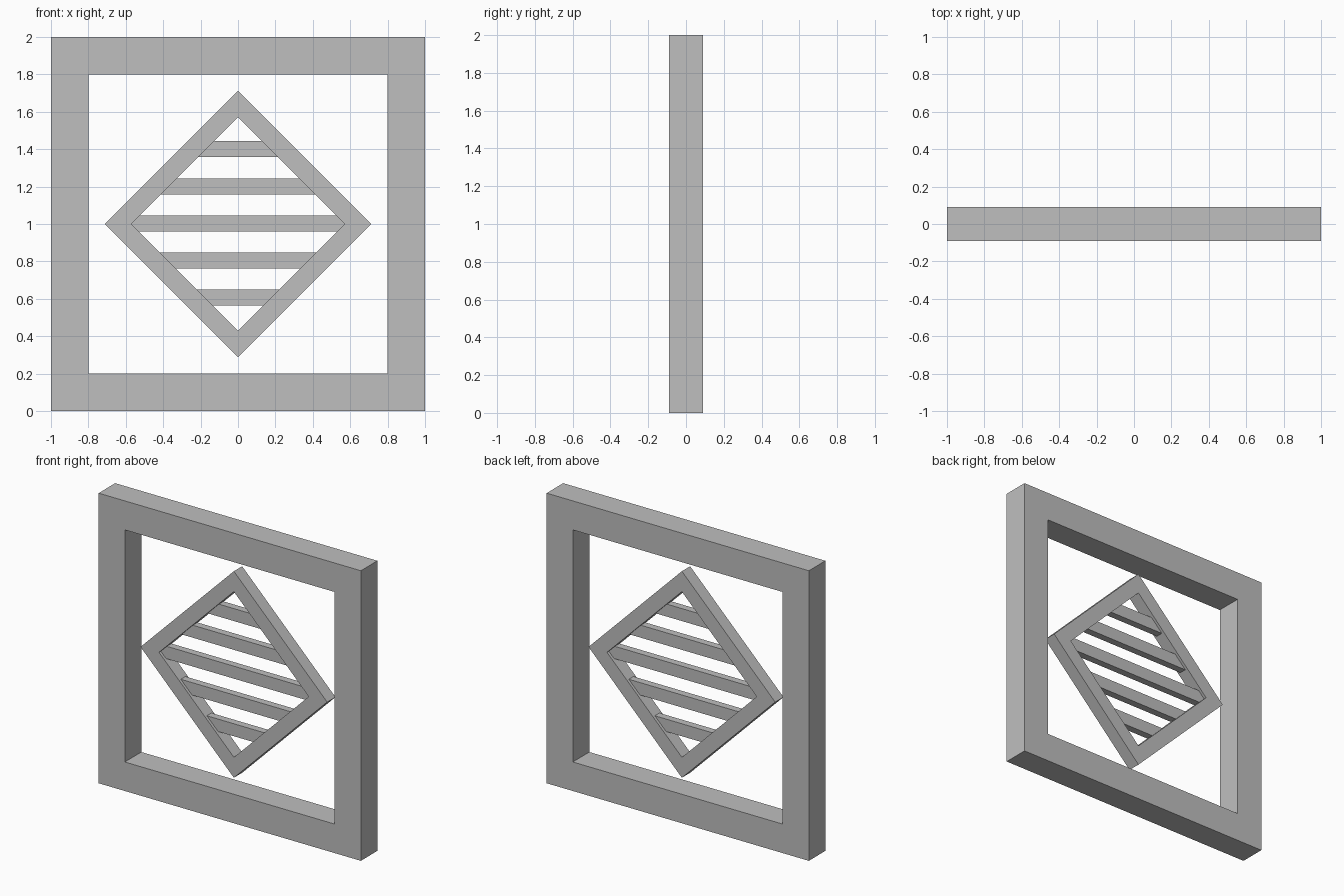
import bpy
import bmesh
import math
from mathutils import Matrix

if "Cube" in bpy.data.objects:
    bpy.data.objects.remove(bpy.data.objects["Cube"], do_unlink=True)

grey = bpy.data.materials.new("plain grey")
grey.use_nodes = True
colour = (0.52, 0.52, 0.52, 1)
grey.diffuse_color = colour
grey.node_tree.nodes["Principled BSDF"].inputs["Base Color"].default_value = colour

CENTRE = 1.0


def finish(name, bm):
    bmesh.ops.recalc_face_normals(bm, faces=bm.faces)
    mesh = bpy.data.meshes.new(name)
    bm.to_mesh(mesh)
    bm.free()
    mesh.materials.append(grey)
    obj = bpy.data.objects.new(name, mesh)
    obj.location.z = CENTRE
    bpy.context.collection.objects.link(obj)
    return obj


def square_frame(name, outer, inner, depth, turn=0):
    """Square ring standing in the XZ plane; outer and inner are half sides."""
    bm = bmesh.new()
    rings = []
    for half, y in ((outer, -depth / 2), (inner, -depth / 2),
                    (inner, depth / 2), (outer, depth / 2)):
        corners = ((-half, -half), (half, -half), (half, half), (-half, half))
        rings.append([bm.verts.new((x, y, z)) for x, z in corners])
    for a, b in zip(rings, rings[1:] + rings[:1]):
        for i in range(4):
            j = (i + 1) % 4
            bm.faces.new((a[i], a[j], b[j], b[i]))
    bm.transform(Matrix.Rotation(turn, 4, 'Y'))
    return finish(name, bm)


# Outer frame and the thinner frame turned on its corner
square_frame("outer_frame", 1.0, 0.8, 0.18)
root = math.sqrt(2)
square_frame("diamond_frame", 0.712 / root, 0.571 / root, 0.09, math.pi / 4)

# Horizontal slats, their ends tucked inside the diamond frame
for i in range(5):
    offset = 0.003 + (2 - i) * 0.1985
    length = 2 * (0.63 - abs(offset))
    bm = bmesh.new()
    bmesh.ops.create_cube(bm, size=1)
    bm.transform(Matrix.Translation((0, 0, offset))
                 @ Matrix.Diagonal((length, 0.05, 0.086, 1)))
    finish(f"slat_{i + 1}", bm)
